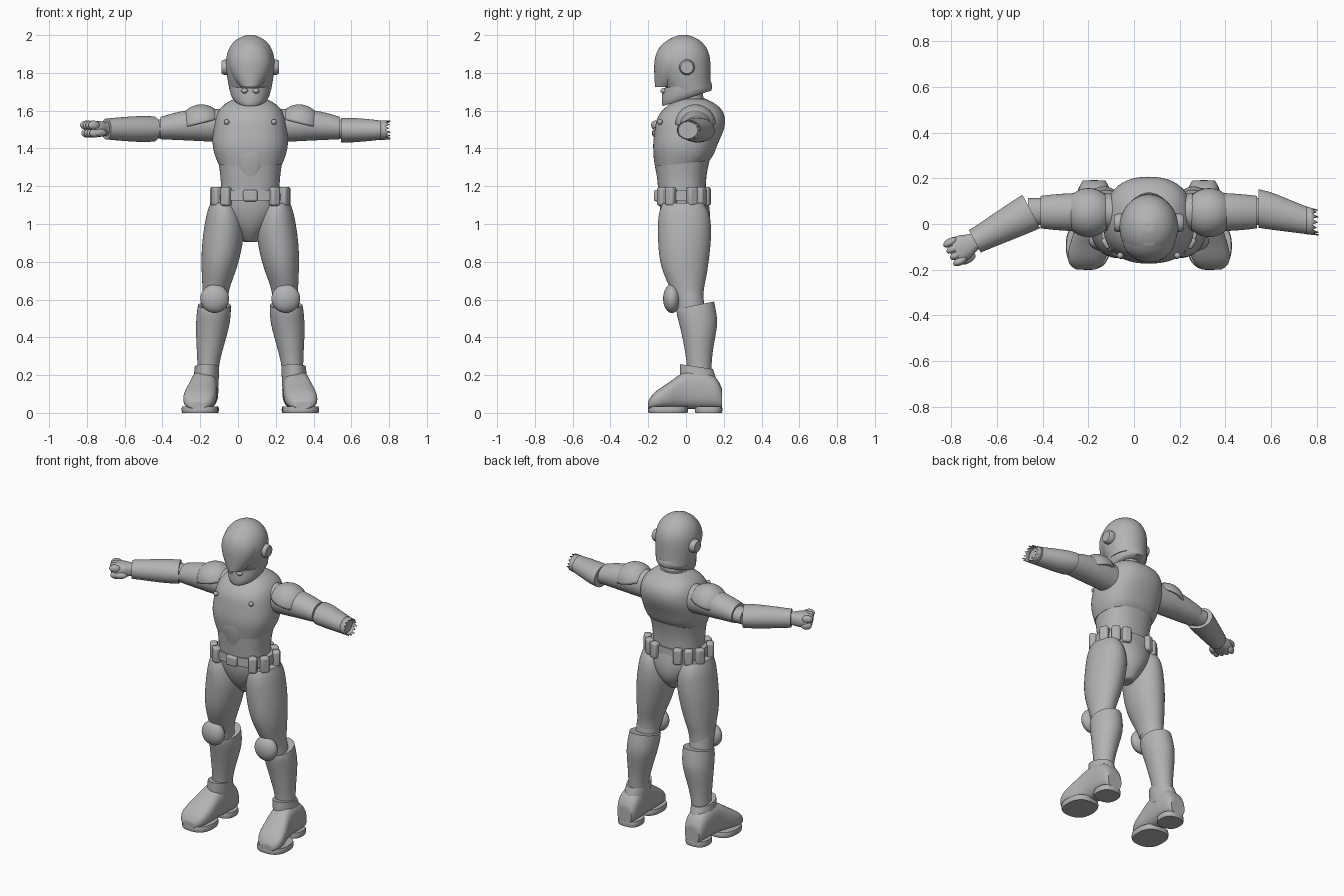
import bpy, bmesh, random
from math import sin, cos, pi, radians, atan2
from mathutils import Vector, Matrix

random.seed(4)
if "Cube" in bpy.data.objects:
    bpy.data.objects.remove(bpy.data.objects["Cube"])

CX = 0.065                                   # body midline
X, Y, Z = Vector((1, 0, 0)), Vector((0, 1, 0)), Vector((0, 0, 1))

grey = bpy.data.materials.new("armour_grey")
grey.use_nodes = True
grey.diffuse_color = (0.45, 0.45, 0.45, 1)
grey.node_tree.nodes["Principled BSDF"].inputs["Base Color"].default_value = grey.diffuse_color


def finish(name, bm, subsurf=0, bevel=0, shell=0):
    bmesh.ops.recalc_face_normals(bm, faces=bm.faces)
    mesh = bpy.data.meshes.new(name)
    bm.to_mesh(mesh)
    bm.free()
    ob = bpy.data.objects.new(name, mesh)
    bpy.context.collection.objects.link(ob)
    mesh.materials.append(grey)
    bpy.ops.object.select_all(action='DESELECT')
    ob.select_set(True)
    bpy.context.view_layer.objects.active = ob
    bpy.ops.object.shade_smooth_by_angle(angle=radians(50))
    if shell:
        m = ob.modifiers.new("shell", 'SOLIDIFY')
        m.thickness = shell
    if bevel:
        m = ob.modifiers.new("bevel", 'BEVEL')
        m.width, m.segments = bevel, 3
    if subsurf:
        m = ob.modifiers.new("smooth", 'SUBSURF')
        m.levels = m.render_levels = subsurf
    return ob


def loft(name, sections, u=X, v=Y, power=2.0, sides=20, subsurf=2, cap=True, jag=None, shell=0):
    """Skin through rounded sections: (centre, half width, half depth, tilt)."""
    bm = bmesh.new()
    crease = bm.edges.layers.float.new("crease_edge")
    rings = []
    for c, a, b, *tilt in sections:
        ring = []
        for i in range(sides):
            t = 2 * pi * i / sides
            cu = abs(cos(t)) ** (2 / power) * (1 if cos(t) >= 0 else -1)
            cv = abs(sin(t)) ** (2 / power) * (1 if sin(t) >= 0 else -1)
            p = Vector(c) + u * a * cu + v * b * cv
            if tilt:
                p.z += tilt[0] * b * cv
            ring.append(bm.verts.new(p))
        rings.append(ring)
    for r, q in zip(rings, rings[1:]):
        for i in range(sides):
            j = (i + 1) % sides
            bm.faces.new((r[i], r[j], q[j], q[i]))
    if cap:
        for ring in (rings[0], rings[-1]):
            for e in bm.faces.new(ring).edges:
                e[crease] = 1.0
    if jag:
        for i, vert in enumerate(rings[-1]):
            vert.co += jag * (i % 2) * random.uniform(0.6, 1.0)
    return finish(name, bm, subsurf, shell=shell)


def upright(name, rows, x=CX, s=1, **kw):
    """Vertical loft from rows of (z, side offset, y, half width, half depth, tilt)."""
    return loft(name, [((x + s * o, y, z), a, b, *t) for z, o, y, a, b, *t in rows], **kw)


def ball(name, centre, radii, rot=None, half=False, shell=0):
    bm = bmesh.new()
    bmesh.ops.create_uvsphere(bm, u_segments=28, v_segments=18, radius=1)
    if half:
        bmesh.ops.bisect_plane(bm, geom=bm.verts[:] + bm.edges[:] + bm.faces[:], plane_co=(0, 0, 0.05),
                               plane_no=(0, 0, 1), clear_inner=True)
    m = Matrix.Translation(centre) @ (rot or Matrix()) @ Matrix.Diagonal((*radii, 1))
    bmesh.ops.transform(bm, matrix=m, verts=bm.verts)
    return finish(name, bm, shell=shell)


def block(name, centre, size, turn=0, bevel=0.01):
    bm = bmesh.new()
    bmesh.ops.create_cube(bm, size=1)
    m = Matrix.Translation(centre) @ Matrix.Rotation(turn, 4, 'Z') @ Matrix.Diagonal((*size, 1))
    bmesh.ops.transform(bm, matrix=m, verts=bm.verts)
    return finish(name, bm, bevel=bevel)


# Helmet, visor, jaw and neck
upright("helmet", [(1.71, 0, 0.02, .112, .115, .12), (1.76, 0, 0, .122, .132), (1.84, 0, -.015, .133, .148),
                   (1.9, 0, -.015, .128, .143), (1.95, 0, -.013, .105, .115), (1.985, 0, -.012, .066, .072),
                   (2.0, 0, -.012, .02, .022)])
upright("visor", [(1.725, 0, -.11, .05, .055), (1.77, 0, -.085, .09, .083), (1.84, 0, -.066, .122, .106),
                  (1.9, 0, -.06, .116, .104), (1.95, 0, -.047, .088, .087), (1.98, 0, -.03, .05, .058)])
upright("jaw_guard", [(1.665, 0, .005, .09, .13, .32), (1.685, 0, .005, .108, .138, .3), (1.735, 0, .005, .112, .13, .12)])
upright("neck", [(1.6, 0, .03, .075, .075), (1.65, 0, .025, .068, .068), (1.72, 0, .02, .07, .07)])
upright("collar", [(1.635, 0, .03, .092, .085), (1.665, 0, .025, .082, .078)])
for s in (-1, 1):
    loft("ear_disc", [((CX + s * o, .005, 1.83), r, r) for o, r in ((.11, .042), (.142, .042), (.152, .034))],
         u=Y, v=Z, subsurf=1)
    ball("mouth_vent", (CX + s * .03, -.118, 1.705), (.018, .018, .014))

# Chest shell over the abdomen
upright("chest_armour", [(1.32, 0, -.02, .172, .142, .1), (1.36, 0, -.012, .19, .16), (1.42, 0, -.006, .205, .173),
                         (1.5, 0, .02, .2, .187), (1.56, 0, .027, .19, .186), (1.61, 0, .035, .168, .158),
                         (1.645, 0, .035, .125, .11), (1.662, 0, .03, .085, .075)], power=2.4)
upright("abdomen", [(1.12, 0, -.02, .158, .125), (1.2, 0, -.022, .156, .128), (1.28, 0, -.024, .162, .135),
                    (1.4, 0, -.01, .185, .155)], power=2.3)
upright("chest_tongue", [(1.22, 0, -.1, .05, .048), (1.3, 0, -.1, .085, .065), (1.38, 0, -.1, .12, .078),
                         (1.46, 0, -.08, .13, .08)], power=2.4)
for s in (-1, 1):
    ball("chest_stud", (CX + s * .125, -.138, 1.54), (.014, .014, .014))

# Belt with buckle and pouches
upright("belt", [(1.125, 0, -.02, .19, .135), (1.18, 0, -.02, .187, .133)], power=2.3)
block("buckle", (CX, -.155, 1.15), (.075, .03, .06))
for s in (-1, 1):
    for a in (-50, -26, 22, 46, 66):
        x, y = .2 * cos(radians(a)), .138 * sin(radians(a))
        block("pouch", (CX + s * x, -.02 + y, 1.146), (.052, .045, .1),
              atan2(y / .138 ** 2, s * x / .2 ** 2) + pi / 2, .013)

# Pelvis
upright("pelvis", [(.905, 0, .01, .035, .05), (.95, 0, .01, .075, .095), (1.0, 0, .005, .12, .122),
                   (1.07, 0, -.005, .17, .136), (1.14, 0, -.015, .175, .13)])

for s in (-1, 1):
    # Legs
    upright("thigh", [(1.11, .142, -.015, .07, .11), (1.06, .14, -.01, .092, .138), (.98, .138, -.008, .108, .144),
                      (.9, .147, -.008, .11, .142), (.8, .16, -.01, .101, .132), (.72, .172, -.002, .085, .112),
                      (.66, .182, .005, .072, .09), (.6, .187, .015, .068, .078)], s=s)
    upright("knee_joint", [(.7, .18, .005, .07, .085), (.62, .188, .015, .068, .075), (.53, .192, .03, .07, .075)], s=s)
    ball("knee_pad", (CX + s * .188, -.075, .605), (.076, .046, .076))
    upright("shin_guard", [(.57, .19, .05, .088, .1, .2), (.53, .193, .055, .092, .108), (.47, .198, .066, .091, .103),
                           (.4, .207, .068, .081, .088), (.33, .215, .068, .069, .075), (.26, .222, .07, .058, .066),
                           (.18, .228, .07, .056, .064)], s=s)
    # Boots
    upright("ankle_cuff", [(.14, .236, .07, .068, .1), (.19, .233, .062, .068, .098), (.245, .23, .055, .065, .088, -.15)], s=s)
    rows = [(.19, .24, .05, .11), (.165, .24, .068, .17), (.11, .24, .073, .2), (.04, .243, .073, .215),
            (-.03, .25, .076, .19), (-.09, .262, .087, .14), (-.15, .272, .088, .105), (-.185, .276, .07, .07),
            (-.2, .277, .04, .04)]
    loft("boot", [((CX + s * o, y, .02 + h / 2), a, h / 2) for y, o, a, h in rows], v=Z, power=2.6)
    for name, y, o, a, b in (("toe_sole", -.095, .267, .1, .11), ("heel_sole", .12, .24, .076, .075)):
        upright(name, [(0, o, y, a * .95, b * .95), (.015, o, y, a, b), (.035, o, y, a * .95, b * .95)],
                s=s, power=2.5, subsurf=1)
    # Upper arms and shoulder pads
    rows = [(.12, 1.52, .08, .09), (.25, 1.525, .088, .088), (.35, 1.522, .084, .08), (.42, 1.515, .079, .07),
            (.475, 1.508, .072, .06)]
    loft("upper_arm", [((CX + s * o, .052, z), a, b) for o, z, a, b in rows], u=Y, v=Z)
    loft("elbow_joint", [((CX + s * o, .055, 1.503), .06, .05) for o in (.44, .48, .53)], u=Y, v=Z)
    ball("shoulder_pad", (CX + s * .262, .05, 1.528), (.112, .108, .105), Matrix.Rotation(s * radians(14), 4, 'Y'),
         half=True, shell=.014)

# Left forearm, torn open at the wrist
rows = [(.545, .068, .086, .066), (.6, .058, .084, .067), (.68, .036, .072, .06), (.765, .014, .06, .051)]
loft("left_forearm", [((x, y, 1.497), a, b) for x, y, a, b in rows], u=Y, v=Z)
loft("torn_cuff", [((.755, .016, 1.497), .061, .052), ((.78, .011, 1.497), .058, .05)],
     u=Y, v=Z, sides=28, subsurf=0, cap=False, jag=Vector((.03, -.005, 0)), shell=.005)

# Right forearm and fist, swung forward
along = Vector((-.883, -.468, 0))
across = Vector((.468, -.883, 0))
start = Vector((-.45, .055, 1.503))
rows = [(0, .084, .068), (.06, .08, .071), (.16, .068, .066), (.28, .056, .056)]
loft("right_forearm", [(start + along * d, a, b) for d, a, b in rows], u=across, v=Z)
rows = [(.26, .036, .036), (.295, .04, .038), (.33, .06, .045), (.375, .06, .043)]
loft("right_palm", [(start + along * d, a, b) for d, a, b in rows], u=across, v=Z, power=2.5)
turn = Matrix.Rotation(atan2(along.y, along.x), 4, 'Z')
for i in range(4):
    side = across * (i - 1.5) * .031
    ball("knuckle", start + along * .378 + side + Z * .02, (.033, .018, .024), turn)
    ball("fingertip", start + along * .372 + side - Z * .022, (.032, .017, .023), turn)
ball("thumb", start + along * .345 + across * .052 - Z * .02, (.04, .02, .02), turn)
